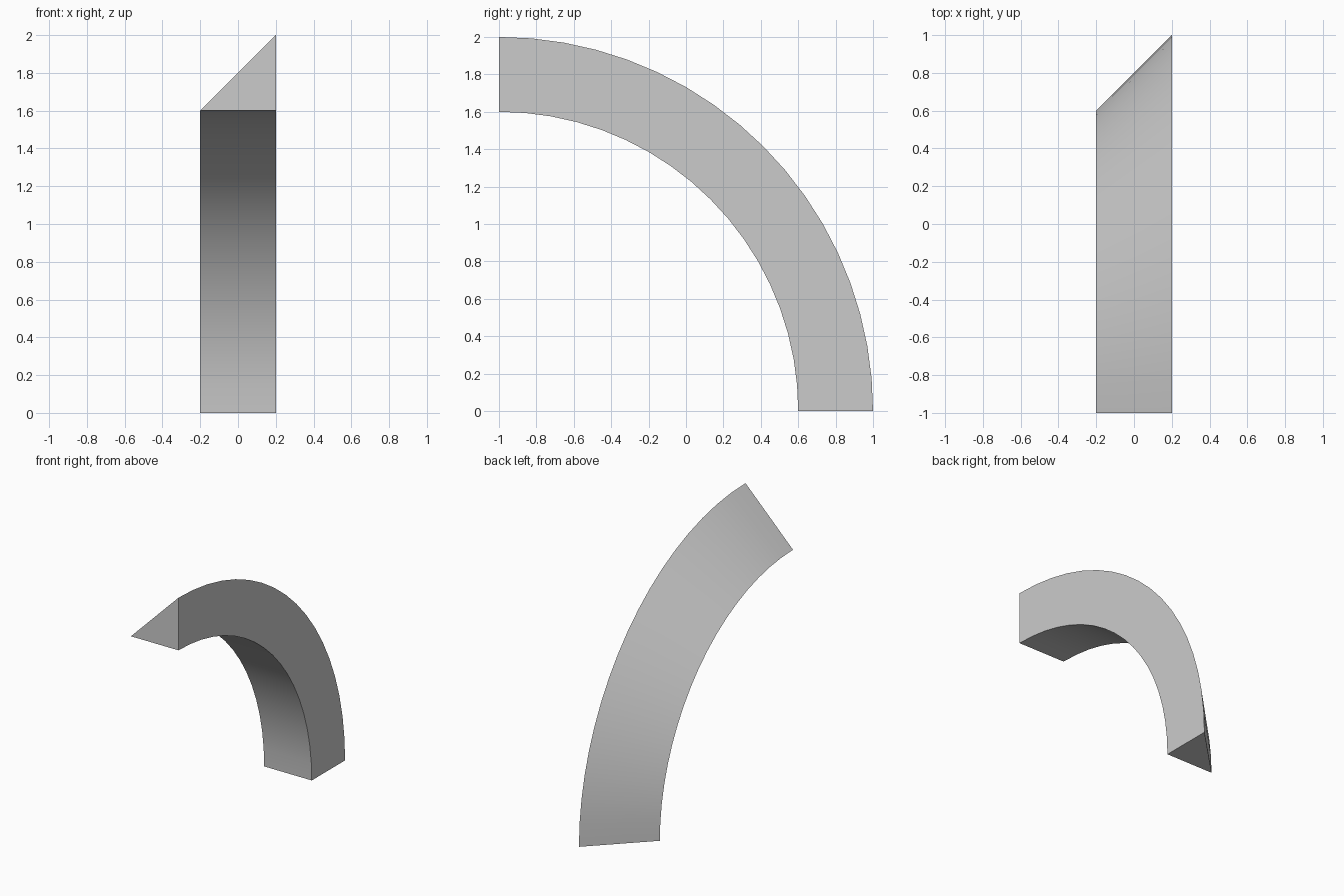
import bpy
import bmesh
from math import pi
from mathutils import Vector

cube = bpy.data.objects.get("Cube")
if cube:
    bpy.data.objects.remove(cube, do_unlink=True)

INNER, OUTER, HALF = 1.6, 2.0, 0.2
SEGMENTS = 18

grey = bpy.data.materials.new("light grey")
grey.use_nodes = True
colour = (0.6, 0.6, 0.6, 1)
grey.diffuse_color = colour
grey.node_tree.nodes["Principled BSDF"].inputs["Base Color"].default_value = colour

# Triangular cross-section at the top, facing the front
bm = bmesh.new()
profile = [(-HALF, INNER), (HALF, INNER), (HALF, OUTER)]
start = bm.faces.new([bm.verts.new((x, -1, z)) for x, z in profile])

# Sweep it a quarter turn down to the ground, keeping both end caps
bmesh.ops.spin(bm, geom=[start] + start.edges[:] + start.verts[:],
               cent=Vector((0, -1, 0)), axis=Vector((1, 0, 0)),
               angle=-pi / 2, steps=SEGMENTS, use_duplicate=False)
bmesh.ops.remove_doubles(bm, verts=bm.verts, dist=0.0001)
# Close the front end if the sweep left it open
rim = [e for e in bm.edges if e.is_boundary]
if rim:
    bmesh.ops.holes_fill(bm, edges=rim, sides=3)
bmesh.ops.recalc_face_normals(bm, faces=bm.faces)

mesh = bpy.data.meshes.new("curved_corner_wedge")
bm.to_mesh(mesh)
bm.free()
mesh.materials.append(grey)
wedge = bpy.data.objects.new("curved_corner_wedge", mesh)
bpy.context.collection.objects.link(wedge)

# Smooth along the curve, crisp along the edges
bpy.context.view_layer.objects.active = wedge
wedge.select_set(True)
bpy.ops.object.shade_smooth_by_angle(angle=pi / 6)
